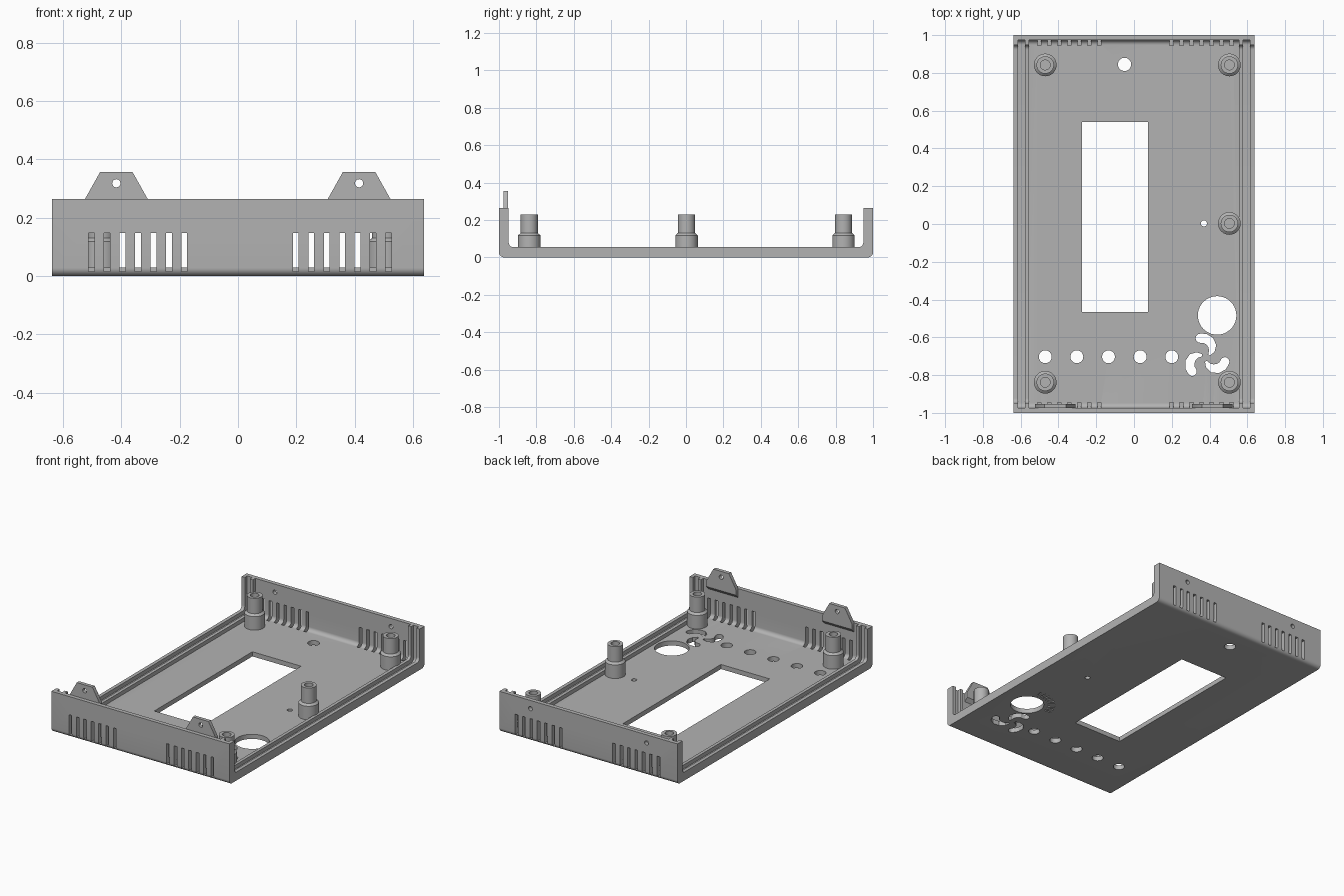
import bpy, bmesh, math
from mathutils import Vector, Matrix

cube = bpy.data.objects.get("Cube")
if cube:
    bpy.data.objects.remove(cube, do_unlink=True)

W, L, H = 0.638, 1.0, 0.265          # half width, half length, wall height
THIN, THICK = 0.03, 0.055            # floor height in the middle and on the rails
FAN = (0.38, -0.705)

grey = bpy.data.materials.new("grey plastic")
grey.use_nodes = True
colour = (0.45, 0.45, 0.45, 1)
grey.diffuse_color = colour
grey.node_tree.nodes["Principled BSDF"].inputs["Base Color"].default_value = colour


def finish(name, bm):
    bmesh.ops.recalc_face_normals(bm, faces=bm.faces)
    mesh = bpy.data.meshes.new(name)
    bm.to_mesh(mesh)
    bm.free()
    mesh.materials.append(grey)
    ob = bpy.data.objects.new(name, mesh)
    bpy.context.collection.objects.link(ob)
    return ob


def prism(bm, outline, a, b, axis):
    """Extrude a 2D outline from a to b along an axis."""
    place = {"x": lambda u, v, w: (w, u, v),
             "y": lambda u, v, w: (u, w, v),
             "z": lambda u, v, w: (u, v, w)}[axis]
    low = [bm.verts.new(place(u, v, a)) for u, v in outline]
    high = [bm.verts.new(place(u, v, b)) for u, v in outline]
    bm.faces.new(low)
    bm.faces.new(high)
    n = len(outline)
    for i in range(n):
        j = (i + 1) % n
        bm.faces.new((low[i], low[j], high[j], high[i]))


def rect(u0, u1, v0, v1):
    return [(u0, v0), (u1, v0), (u1, v1), (u0, v1)]


def circle(u, v, r, n=40):
    return [(u + r * math.cos(math.tau * i / n), v + r * math.sin(math.tau * i / n))
            for i in range(n)]


def cup(half, bottom, top, r, n=8):
    """Upright rectangle with its two lower corners rounded."""
    right = []
    for i in range(n + 1):
        t = math.pi / 2 * i / n
        right.append((half - r + r * math.sin(t), bottom + r - r * math.cos(t)))
    right.append((half, top))
    return right + [(-u, v) for u, v in reversed(right)]


def cut(target, bm):
    """Subtract the solids in bm and drop the cutter."""
    cutter = finish("cutter", bm)
    cutter.hide_render = True
    mod = target.modifiers.new("cut", "BOOLEAN")
    mod.operation, mod.solver, mod.object = "DIFFERENCE", "EXACT", cutter
    bpy.context.view_layer.update()
    deps = bpy.context.evaluated_depsgraph_get()
    mesh = bpy.data.meshes.new_from_object(target.evaluated_get(deps))
    target.modifiers.clear()
    target.data = mesh
    bpy.data.objects.remove(cutter, do_unlink=True)


def smooth(ob):
    bpy.ops.object.select_all(action="DESELECT")
    ob.select_set(True)
    bpy.context.view_layer.objects.active = ob
    bpy.ops.object.shade_smooth_by_angle(angle=math.radians(30))


# Tray: rounded block, hollowed to leave floor, end walls and side rails
bm = bmesh.new()
prism(bm, cup(L, 0, H, 0.028), -W, W, "x")
tray = finish("tray", bm)

bm = bmesh.new()
prism(bm, cup(0.948, THICK, 0.4, 0.025), -0.7, 0.7, "x")
cut(tray, bm)

bm = bmesh.new()
for x0, x1 in ((-0.557, 0.557), (0.578, 0.615), (-0.615, -0.578)):
    prism(bm, cup(0.973, THIN, 0.41, 0.025), x0, x1, "x")
cut(tray, bm)

# Vent slots through both end walls
bm = bmesh.new()
for start in (-0.502, 0.198):
    for i in range(7):
        x = start + 0.053 * i
        for y0, y1 in ((-1.05, -0.946), (0.946, 1.05)):
            prism(bm, rect(x - 0.01, x + 0.01, 0.015, 0.147), y0, y1, "y")
# Fixing holes in the back wall
for x in (-0.417, 0.415):
    prism(bm, circle(x, 0.212, 0.014, 20), 0.9, 1.05, "y")
cut(tray, bm)

# Floor openings: window, round holes and button row
bm = bmesh.new()
prism(bm, rect(-0.275, 0.075, -0.465, 0.54), -0.1, 0.2, "z")
holes = [(-0.05, 0.845, 0.035), (0.37, 0.003, 0.016), (0.44, -0.484, 0.102)]
holes += [(-0.47 + 0.1675 * i, -0.703, 0.034) for i in range(5)]
for x, y, r in holes:
    prism(bm, circle(x, y, r), -0.1, 0.2, "z")
cut(tray, bm)

# Swirl grille: three curved tapering arms
arm = [Vector(p) for p in ((-0.03, 0.1), (-0.005, 0.1), (0.02, 0.085), (0.034, 0.06),
                           (0.032, 0.033), (0.018, 0.012))]
half_width = [0.024, 0.025, 0.025, 0.022, 0.015, 0.006]
bm = bmesh.new()
for k in range(3):
    spin = Matrix.Rotation(math.tau * k / 3, 2)
    left, right = [], []
    for i, p in enumerate(arm):
        d = (arm[min(i + 1, len(arm) - 1)] - arm[max(i - 1, 0)]).normalized()
        side = Vector((-d.y, d.x)) * half_width[i]
        left.append(p + side)
        right.append(p - side)
    back = (arm[0] - arm[1]).normalized() * half_width[0]
    normal = Vector((-back.y, back.x))
    cap = [arm[0] + back * math.sin(t) + normal * math.cos(t)
           for t in (math.pi * j / 6 for j in range(1, 6))]
    outline = [spin @ p for p in left + right[::-1] + cap]
    prism(bm, [(FAN[0] + p.x, FAN[1] + p.y) for p in outline], -0.1, 0.2, "z")
cut(tray, bm)

# Shallow dial ticks engraved under the floor beside the large hole
bm = bmesh.new()
for i in range(9):
    a = math.radians(80 + 11.5 * i)
    d, s = Vector((math.cos(a), math.sin(a))), Vector((-math.sin(a), math.cos(a))) * 0.004
    c = Vector((0.44, -0.484))
    pts = [c + d * 0.125 - s, c + d * 0.17 - s, c + d * 0.17 + s, c + d * 0.125 + s]
    prism(bm, [tuple(p) for p in pts], -0.05, 0.006, "z")
cut(tray, bm)
smooth(tray)

# Screw posts: stepped lathe shape with a blind hole
POST = [(0, 0.02), (0.06, 0.02), (0.06, 0.118), (0.046, 0.13), (0.046, 0.23),
        (0.026, 0.23), (0.026, 0.07), (0, 0.07)]
spots = [(-0.47, 0.842), (0.505, 0.842), (0.505, 0.003), (-0.47, -0.838), (0.505, -0.838)]
for n, (x, y) in enumerate(spots):
    bm = bmesh.new()
    verts = [bm.verts.new((r, 0, z)) for r, z in POST]
    edges = [bm.edges.new(pair) for pair in zip(verts, verts[1:])]
    bmesh.ops.spin(bm, geom=verts + edges, axis=(0, 0, 1), cent=(0, 0, 0),
                   angle=math.tau, steps=36)
    bmesh.ops.remove_doubles(bm, verts=bm.verts, dist=0.0005)
    post = finish(f"screw_post_{n + 1}", bm)
    post.location = (x, y, 0)
    smooth(post)

# Front tabs: trapezoid plates with a wedge foot on the inner wall face
for name, x in (("right_tab", -0.417), ("left_tab", 0.415)):
    bm = bmesh.new()
    prism(bm, [(x - 0.107, 0.205), (x + 0.107, 0.205), (x + 0.107, H),
               (x + 0.056, 0.356), (x - 0.056, 0.356), (x - 0.107, H)],
          -0.975, -0.952, "y")
    for v in bm.verts:
        if v.co.z < 0.21 and v.co.y > -0.96:
            v.co.z += 0.025
    tab = finish(name, bm)
    bm = bmesh.new()
    prism(bm, circle(x, 0.318, 0.014, 20), -1.0, -0.9, "y")
    cut(tab, bm)
    smooth(tab)
